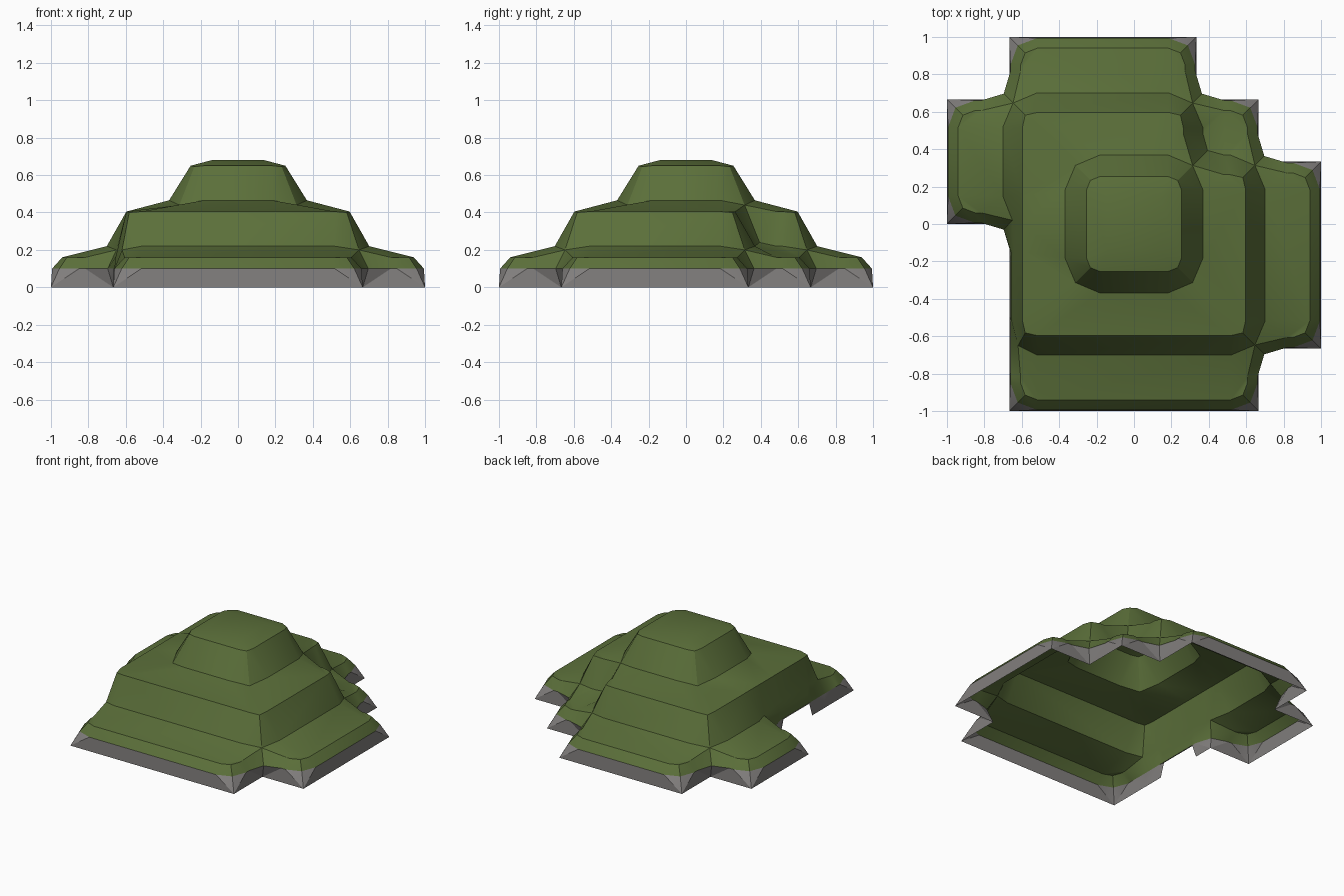
import bpy, bmesh
from mathutils import Vector
from mathutils.geometry import delaunay_2d_cdt

if "Cube" in bpy.data.objects:
    bpy.data.objects.remove(bpy.data.objects["Cube"])

C = 1 / 3   # grid cell
H = 0.15    # distance from a corner to its neighbouring ring points

# Terrace outlines in cells, counter-clockwise
BASE = [(-2, -3), (2, -3), (2, -2), (3, -2), (3, 1), (2, 1), (2, 2), (1, 2), (1, 3),
        (-2, 3), (-2, 2), (-3, 2), (-3, 0), (-2, 0), (-2, -1), (-2, -2)]
MIDDLE = [(-2, -2), (2, -2), (2, 1), (1, 1), (1, 2), (-2, 2), (-2, 0)]
TOP = [(-1, -1), (1, -1), (1, 1), (-1, 1)]


def adjust(p):
    """Merge the two cliffs where lower and middle terraces share the left wall."""
    x, y, z = p
    if 0.15 < z < 0.3 and x < -0.55:
        if abs(y) < 0.045 and abs(x + 0.67) < 0.07:
            return Vector((-0.65, 0.02, 0.2))
        if abs(y + 0.66) < 0.045 and abs(x + 0.65) < 0.07:
            return Vector((-0.62, -0.65, 0.2))
        if -0.6 < y < -0.05 and x > -0.72:
            return Vector((-0.655 if z < 0.18 else -0.64, y, z))
    return p


def ring(outline, edge, convex, concave):
    """Three points per corner; each pair is (inset, height)."""
    pts = []
    n = len(outline)
    for i in range(n):
        a, p, b = (Vector(outline[(i + k) % n]) * C for k in (-1, 0, 1))
        d1, d2 = (p - a).normalized(), (b - p).normalized()
        n1, n2 = Vector((-d1.y, d1.x)), Vector((-d2.y, d2.x))
        turn = d1.x * d2.y - d1.y * d2.x
        if abs(turn) < 0.1:
            (inset, z), nn = edge, n1
        else:
            (inset, z), nn = (convex if turn > 0 else concave), n1 + n2
        for q, h in ((p - d1 * H + n1 * edge[0], edge[1]),
                     (p + nn * inset, z),
                     (p + d2 * H + n2 * edge[0], edge[1])):
            pts.append(adjust(Vector((q.x, q.y, h))))
    return pts


def material(name, col):
    m = bpy.data.materials.new(name)
    m.diffuse_color = (*col, 1)
    m.use_nodes = True
    m.node_tree.nodes["Principled BSDF"].inputs["Base Color"].default_value = m.diffuse_color
    return m


# Contour rings from the footprint up to the summit
foot = ring(BASE, (0, 0), (0, 0), (0, 0))
for p in foot:                                   # raised gap under the left wall
    if p.x < -0.6 and -0.5 < p.y < -0.17:
        p.z = 0.099
rim = ring(BASE, (0.006, 0.1), (0.045, 0.1), (-0.03, 0.1))
rings = [
    rim,
    ring(BASE, (0.06, 0.16), (0.085, 0.16), (0.02, 0.2)),
    ring(MIDDLE, (-0.035, 0.22), (0.02, 0.2), (-0.06, 0.24)),
    ring(MIDDLE, (0.07, 0.405), (0.085, 0.4), (0.02, 0.44)),
    ring(TOP, (-0.035, 0.465), (0.02, 0.44), (0, 0)),
    ring(TOP, (0.08, 0.65), (0.1, 0.645), (0, 0)),
    [Vector((x, y, 0.68)) for x, y in ((-.14, -.14), (.14, -.14), (.14, .14), (-.14, .14))],
]

# Triangulate between the rings
flat, heights, edges = [], [], []
for r in rings:
    s = len(flat)
    flat += [p.xy for p in r]
    heights += [p.z for p in r]
    edges += [(s + i, s + (i + 1) % len(r)) for i in range(len(r))]
verts, _, faces, orig, _, _ = delaunay_2d_cdt(flat, edges, [], 1, 1e-4)

bm = bmesh.new()
bv = []
for v, o in zip(verts, orig):
    k = o[0] if o else min(range(len(flat)), key=lambda j: (flat[j] - v).length)
    bv.append(bm.verts.new((v.x, v.y, heights[k])))
for f in faces:
    face = bm.faces.new([bv[i] for i in f])
    face.normal_update()
    if face.normal.z < 0:
        face.normal_flip()

# Rock skirt below the grass
lo = [bm.verts.new(p) for p in foot]
hi = [bm.verts.new(p) for p in rim]
for i in range(len(lo)):
    j = (i + 1) % len(lo)
    if i % 3 == 0:
        tris = ((lo[i], lo[j], hi[i]), (lo[j], hi[j], hi[i]))
    else:
        tris = ((lo[i], lo[j], hi[j]), (lo[i], hi[j], hi[i]))
    for t in tris:
        bm.faces.new(t).material_index = 1
bmesh.ops.remove_doubles(bm, verts=bm.verts, dist=0.0005)

me = bpy.data.meshes.new("terraced_hill")
bm.to_mesh(me)
bm.free()
me.materials.append(material("grass green", (0.105, 0.16, 0.042)))
me.materials.append(material("rock grey", (0.22, 0.21, 0.205)))
hill = bpy.data.objects.new("terraced_hill", me)
bpy.context.collection.objects.link(hill)
bpy.context.view_layer.objects.active = hill
hill.select_set(True)
bpy.ops.object.shade_smooth_by_angle(angle=0.5)
